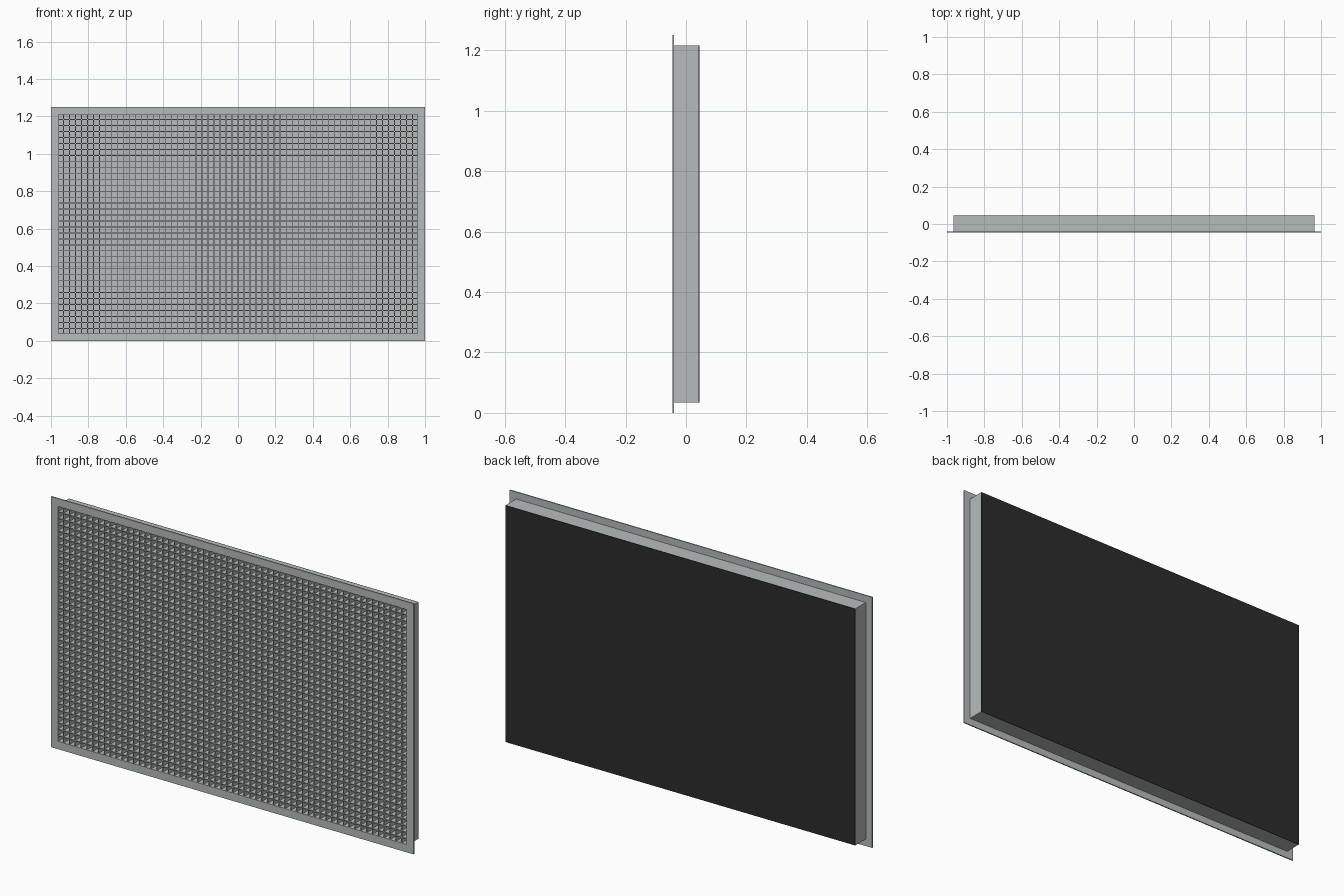
import bpy
import bmesh
from mathutils import Matrix, Vector

cube = bpy.data.objects.get("Cube")
if cube:
    bpy.data.objects.remove(cube, do_unlink=True)


def make_material(name, colour):
    mat = bpy.data.materials.new(name)
    mat.use_nodes = True
    mat.diffuse_color = colour
    mat.node_tree.nodes["Principled BSDF"].inputs["Base Color"].default_value = colour
    return mat


def add_box(bm, low, high):
    low, high = Vector(low), Vector(high)
    place = Matrix.Translation((low + high) / 2) @ Matrix.Diagonal((*(high - low), 1))
    bmesh.ops.create_cube(bm, size=1, matrix=place)


def finish(bm, name, mat):
    mesh = bpy.data.meshes.new(name)
    bm.to_mesh(mesh)
    bm.free()
    mesh.materials.append(mat)
    obj = bpy.data.objects.new(name, mesh)
    bpy.context.collection.objects.link(obj)
    return obj


def rectangular_ring(name, outer, inner, front, back, mat):
    """Hollow rectangle in the XZ plane, given half sizes, with mitred corners."""
    bm = bmesh.new()
    loops = []
    for (hx, hz), y in ((outer, front), (inner, front), (inner, back), (outer, back)):
        loops.append([bm.verts.new((sx * hx, y, MID_Z + sz * hz))
                      for sx, sz in ((-1, -1), (1, -1), (1, 1), (-1, 1))])
    for i, ring in enumerate(loops):
        following = loops[(i + 1) % len(loops)]
        for j in range(4):
            k = (j + 1) % 4
            bm.faces.new((ring[j], ring[k], following[k], following[j]))
    bmesh.ops.recalc_face_normals(bm, faces=bm.faces)
    return finish(bm, name, mat)


grey = make_material("painted grey metal", (0.47, 0.50, 0.50, 1))
black = make_material("black backing", (0.025, 0.025, 0.025, 1))

MID_Z = 0.625
HALF_X, HALF_Z = 0.965, 0.59      # collar half sizes
FRONT, BACK = -0.045, 0.045
FLANGE_BACK = -0.039
PANEL_FRONT = 0.042
WALL = 0.004

# Front flange and the collar behind it
rectangular_ring("front_flange", (1.0, MID_Z), (HALF_X - WALL, HALF_Z - WALL),
                 FRONT, FLANGE_BACK, grey)
rectangular_ring("collar", (HALF_X, HALF_Z), (HALF_X - WALL, HALF_Z - WALL),
                 FLANGE_BACK, PANEL_FRONT, grey)

# Crossed blades of the open grid
COLUMNS, ROWS = 60, 37
HALF_BLADE = 0.002
CORE_FRONT = -0.044
blades = bmesh.new()
for i in range(1, COLUMNS):
    x = -HALF_X + 2 * HALF_X * i / COLUMNS
    add_box(blades, (x - HALF_BLADE, CORE_FRONT, MID_Z - HALF_Z + WALL),
            (x + HALF_BLADE, PANEL_FRONT, MID_Z + HALF_Z - WALL))
for i in range(1, ROWS):
    z = MID_Z - HALF_Z + 2 * HALF_Z * i / ROWS
    add_box(blades, (-HALF_X + WALL, CORE_FRONT, z - HALF_BLADE),
            (HALF_X - WALL, PANEL_FRONT, z + HALF_BLADE))
finish(blades, "grid_blades", grey)

# Grey inner sheet closing the cells, then the black rear panel
sheet = bmesh.new()
add_box(sheet, (-HALF_X + WALL, PANEL_FRONT - 0.003, MID_Z - HALF_Z + WALL),
        (HALF_X - WALL, PANEL_FRONT, MID_Z + HALF_Z - WALL))
finish(sheet, "inner_sheet", grey)

panel = bmesh.new()
add_box(panel, (-HALF_X, PANEL_FRONT, MID_Z - HALF_Z),
        (HALF_X, BACK, MID_Z + HALF_Z))
finish(panel, "rear_panel", black)
